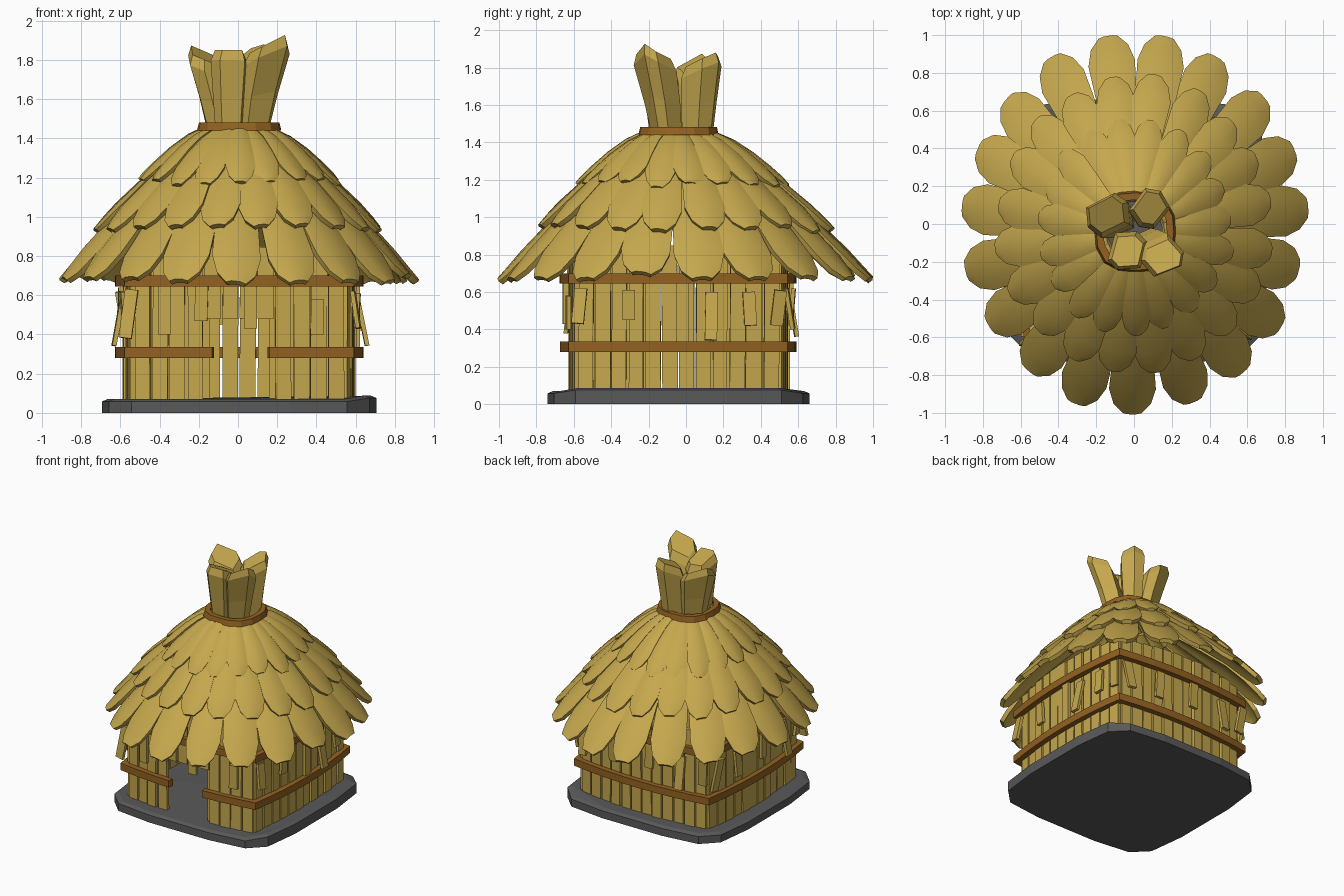
import bpy, bmesh, math, random
from mathutils import Vector, Matrix

if "Cube" in bpy.data.objects:
    bpy.data.objects.remove(bpy.data.objects["Cube"], do_unlink=True)
random.seed(4)
CX, CY = 0.006, -0.042          # centre of the walls


def material(name, rgb):
    m = bpy.data.materials.new(name)
    m.use_nodes = True
    m.diffuse_color = (*rgb, 1)
    bsdf = m.node_tree.nodes["Principled BSDF"]
    bsdf.inputs["Base Color"].default_value = (*rgb, 1)
    bsdf.inputs["Roughness"].default_value = 0.9
    return m


STRAW = material("straw", (0.56, 0.39, 0.075))
BROWN = material("brown_wood", (0.29, 0.12, 0.015))
STONE = material("dark_stone", (0.10, 0.10, 0.10))


def finish(bm, name, mat, recalc=True):
    if recalc:
        bmesh.ops.recalc_face_normals(bm, faces=bm.faces)
    me = bpy.data.meshes.new(name)
    bm.to_mesh(me)
    bm.free()
    me.materials.append(mat)
    ob = bpy.data.objects.new(name, me)
    bpy.context.collection.objects.link(ob)
    return ob


def bridge(bm, rings):
    """Join equal closed rings of vertices with quads."""
    n = len(rings[0])
    for a, b in zip(rings, rings[1:]):
        for i in range(n):
            j = (i + 1) % n
            bm.faces.new((a[i], a[j], b[j], b[i]))


def side_point(k, t, half, mid):
    """Point on side k (0 front, 1 left, 2 back, 3 right) of a bowed square."""
    p = Vector((t * half, -(mid - (mid - half) * t * t), 0))
    return Matrix.Rotation(k * math.pi / 2, 3, 'Z') @ p + Vector((CX, CY, 0))


def plank(bm, k, t, depth, z0, z1, width, thick, roll=0.0, lean=0.0):
    """Upright board on side k, depth measured out from the wall line."""
    p = side_point(k, t, 0.54 + depth, 0.578 + depth)
    p.z = (z0 + z1) / 2
    m = (Matrix.Translation(p)
         @ Matrix.Rotation(k * math.pi / 2 + 0.13 * t, 4, 'Z')
         @ Matrix.Rotation(lean, 4, 'X') @ Matrix.Rotation(roll, 4, 'Y')
         @ Matrix.Diagonal((width, thick, z1 - z0, 1)))
    bmesh.ops.create_cube(bm, size=1, matrix=m)


# Stone base: bowed, chamfered slab
quarter = [(0.70, 0.26), (0.665, 0.55), (0.55, 0.665), (0.26, 0.70)]
outline = []
for k in range(4):
    r = Matrix.Rotation(k * math.pi / 2, 2)
    outline += [r @ Vector(p) for p in quarter]
bm = bmesh.new()
rings = []
for scale, z in ((1.0, 0), (1.0, 0.058), (0.96, 0.07)):
    rings.append([bm.verts.new((CX + p.x * scale, -0.04 + p.y * scale,
                                z + (0.018 if z and p.x > 0.66 else 0)))
                  for p in outline])
bridge(bm, rings)
bm.faces.new(rings[0])
bmesh.ops.triangulate(bm, faces=[bm.faces.new(rings[-1])])
finish(bm, "stone_base", STONE)

# Plank walls with narrow strips behind the joints and a doorway in the front
COUNT = 12
for k, side in enumerate(("front", "left", "back", "right")):
    bm = bmesh.new()
    for i in range(COUNT):
        t = -1 + (2 * i + 1) / COUNT
        door = k == 0 and abs(t) < 0.27
        plank(bm, k, t, random.uniform(-0.006, 0.006),
              0.48 if door else 0.06, 0.85 - 0.05 * t * t,
              random.uniform(0.074, 0.085), 0.028, random.uniform(-0.008, 0.008))
        joint = t + 1 / COUNT
        if abs(joint) > 0.3 and joint < 0.99 and random.random() < 0.85:
            plank(bm, k, joint, -0.024, 0.06, 0.80, 0.04, 0.02)
    finish(bm, side + "_wall_planks", STRAW)

# Loose slats tucked under the upper band: t, bottom, top, roll, lean
slats = {
    0: [(-0.67, 0.40, 0.65, 0, 0), (-0.34, 0.47, 0.65, 0.03, 0),
        (0.10, 0.43, 0.70, 0, 0), (0.70, 0.40, 0.58, 0.02, 0),
        (-0.97, 0.38, 0.63, 0.12, -0.12)],
    1: [(-0.90, 0.43, 0.62, 0.08, -0.16), (-0.46, 0.45, 0.61, 0, 0.05),
        (0.04, 0.33, 0.65, 0, 0), (0.66, 0.42, 0.60, -0.05, -0.10),
        (0.30, 0.34, 0.60, 0.03, -0.20), (0.92, 0.42, 0.61, 0.10, 0.13)],
    2: [(-0.85, 0.40, 0.62, -0.1, -0.15), (-0.4, 0.42, 0.62, 0, 0.08),
        (0.15, 0.45, 0.66, 0.04, 0), (0.6, 0.36, 0.61, 0, -0.17),
        (0.92, 0.42, 0.62, 0.1, 0.12)],
    3: [(-0.85, 0.36, 0.62, 0.08, 0.16), (-0.45, 0.40, 0.62, 0, -0.1),
        (0.1, 0.42, 0.64, 0, 0), (0.55, 0.34, 0.60, -0.04, -0.18),
        (0.88, 0.42, 0.62, 0.1, 0.1)],
}
bm = bmesh.new()
for k, rows in slats.items():
    for t, z0, z1, roll, lean in rows:
        plank(bm, k, t, 0.028 + abs(lean) * 0.12, z0, z1, 0.066, 0.022, roll, lean)
finish(bm, "loose_slats", STRAW)


# Wooden bands around the walls
def band(name, z0, z1, stops, closed):
    bm = bmesh.new()
    rings = []
    for k, t in stops:
        o = side_point(k, t, 0.585, 0.634)
        i = side_point(k, t, 0.545, 0.594)
        rings.append([bm.verts.new((p.x, p.y, z))
                      for p, z in ((o, z0), (o, z1), (i, z1), (i, z0))])
    if closed:
        rings.append(rings[0])
    else:
        bm.faces.new(rings[0])
        bm.faces.new(rings[-1])
    bridge(bm, rings)
    finish(bm, name, BROWN)


steps = [-0.75, -0.5, -0.25, 0, 0.25, 0.5, 0.75, 1]
around = [(k, t) for k in range(4) for t in steps]
band("upper_band", 0.645, 0.70, around, True)
band("lower_band", 0.28, 0.335,
     [(0, 0.265)] + [s for s in around if s[0] or s[1] > 0.3]
     + [(0, t) for t in (-0.75, -0.5, -0.235)], False)

# Thatch: three tiers of cambered leaves; rows are radius, height, half width
tiers = {
    "lower_thatch": (19, 0.0, [(0.32, 1.285, 0.055), (0.54, 1.125, 0.09), (0.72, 0.985, 0.12),
                               (0.87, 0.835, 0.135), (0.95, 0.745, 0.108), (1.0, 0.69, 0.055)]),
    "middle_thatch": (20, 0.5, [(0.22, 1.405, 0.042), (0.38, 1.315, 0.068), (0.54, 1.195, 0.092),
                                (0.68, 1.075, 0.112), (0.755, 1.0, 0.088), (0.80, 0.95, 0.042)]),
    "upper_thatch": (19, 0.0, [(0.17, 1.465, 0.034), (0.29, 1.412, 0.053), (0.39, 1.345, 0.07),
                               (0.48, 1.27, 0.084), (0.54, 1.215, 0.066), (0.575, 1.175, 0.032)]),
}
for name, (count, phase, rows) in tiers.items():
    bm = bmesh.new()
    for n in range(count):
        a = -math.pi / 2 + (n + phase) * math.tau / count + random.uniform(-0.02, 0.02)
        out = Vector((math.cos(a), math.sin(a), 0))
        tan = Vector((-out.y, out.x, 0))
        lift, stretch = random.uniform(-0.006, 0.01), random.uniform(-0.02, 0.012)
        twist = random.uniform(-0.11, 0.11)
        grid = []
        for i, (r, z, w) in enumerate(rows):
            r += stretch * i / 5
            z += lift - stretch * i / 5
            row = []
            for s in (-1, -0.45, 0.45, 1):
                p = out * (r - 0.008 * s * s) + tan * (s * w)
                p.x = p.x * 0.92 + 0.007 * (1 - r)
                p.y += -0.045 * (1 - r)
                p.z = z + w * s * twist - 0.22 * w * s * s
                row.append(bm.verts.new(p))
            grid.append(row)
        for a_row, b_row in zip(grid, grid[1:]):
            for j in range(3):
                bm.faces.new((a_row[j], b_row[j], b_row[j + 1], a_row[j + 1]))
    ob = finish(bm, name, STRAW, recalc=False)
    mod = ob.modifiers.new("thickness", 'SOLIDIFY')
    mod.thickness, mod.offset = 0.03, -1
    bpy.ops.object.select_all(action='DESELECT')
    ob.select_set(True)
    bpy.context.view_layer.objects.active = ob
    bpy.ops.object.modifier_apply(modifier=mod.name)
    bpy.ops.object.shade_smooth_by_angle(angle=math.radians(30))

# Ring tying the thatch together: a rounded-square hoop
bm = bmesh.new()
loops = []
for radius, z in ((0.215, 1.44), (0.205, 1.482), (0.168, 1.482), (0.172, 1.44)):
    loop = []
    for i in range(16):
        a = math.tau * i / 16
        f = 1 / (abs(math.cos(a)) ** 2.6 + abs(math.sin(a)) ** 2.6) ** (1 / 2.6)
        loop.append(bm.verts.new((0.006 + radius * f * math.cos(a),
                                  -0.04 + radius * f * math.sin(a), z)))
    loops.append(loop)
bridge(bm, loops + loops[:1])
finish(bm, "tie_ring", BROWN)

# Topknot bundles: foot x y, head x y z, head radius, outward slope of the cut
bundles = [
    ((-0.075, 0.01), (-0.145, 0.05, 1.79), 0.125, 0.55),
    ((0.070, -0.10), (0.155, -0.175, 1.84), 0.12, 0.60),
    ((0.065, 0.06), (0.085, 0.085, 1.81), 0.11, 0.55),
    ((-0.040, -0.12), (-0.035, -0.145, 1.80), 0.115, 0.45),
]
for n, (foot, head, radius, slope) in enumerate(bundles, 1):
    bm = bmesh.new()
    away = math.atan2(head[1] + 0.04, head[0])
    rings = []
    for f in (0.0, 0.45, 0.9, 1.0):
        ring = []
        rad = 0.082 + (radius - 0.082) * min(f / 0.9, 1)
        if f == 1.0:
            rad *= 0.8
        for i in range(6):
            a = away + math.tau * i / 6 + 0.25 * math.sin(i * 2 + n)
            g = f ** 1.25
            dx, dy = rad * math.cos(a), rad * math.sin(a)
            z = 1.42 + (head[2] - 1.42) * f + slope * rad * math.cos(a - away) * f
            z += 0.012 * f * math.sin(3 * i + n) + (0.02 if f == 1.0 else 0)
            ring.append(bm.verts.new((foot[0] + (head[0] - foot[0]) * g + dx,
                                      foot[1] + (head[1] - foot[1]) * g + dy, z)))
        rings.append(ring)
    bridge(bm, rings)
    bm.faces.new(rings[0])
    bm.faces.new(rings[-1])
    finish(bm, f"topknot_bundle_{n}", STRAW)
